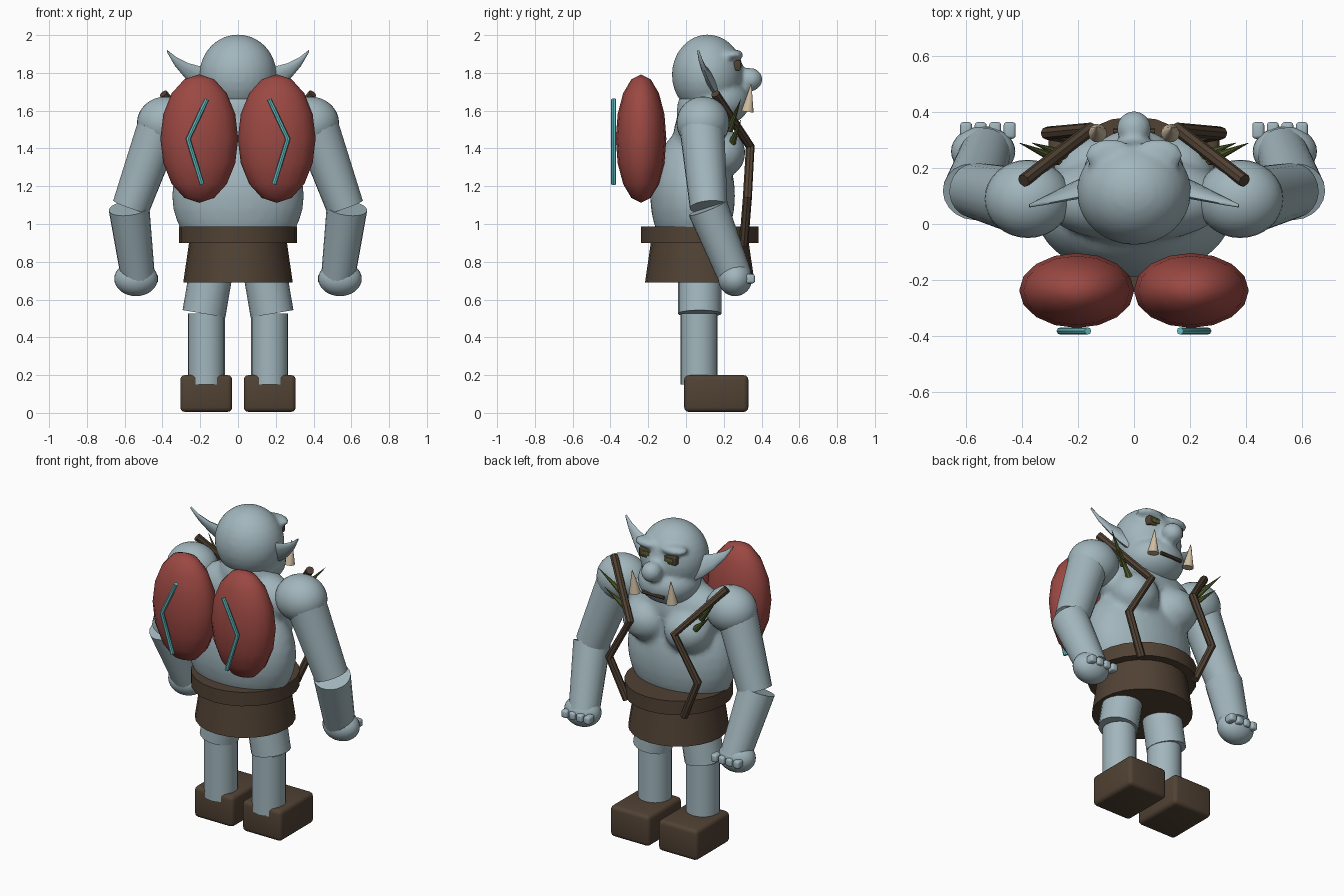
import bpy, bmesh, math
from mathutils import Vector, Matrix

if "Cube" in bpy.data.objects:
    bpy.data.objects.remove(bpy.data.objects["Cube"])


def material(name, rgb):
    m = bpy.data.materials.new(name)
    m.diffuse_color = (*rgb, 1)
    m.use_nodes = True
    m.node_tree.nodes["Principled BSDF"].inputs["Base Color"].default_value = m.diffuse_color
    return m


SKIN = material("pale blue skin", (0.36, 0.47, 0.51))
BROWN = material("dark brown leather", (0.082, 0.054, 0.034))
RED = material("dull red", (0.33, 0.065, 0.055))
CYAN = material("bright cyan", (0.13, 0.53, 0.56))
BONE = material("ivory", (0.62, 0.51, 0.36))
OLIVE = material("olive green", (0.10, 0.13, 0.03))


def finish(name, bm, mat, angle=40):
    bmesh.ops.recalc_face_normals(bm, faces=bm.faces)
    me = bpy.data.meshes.new(name)
    bm.to_mesh(me)
    bm.free()
    ob = bpy.data.objects.new(name, me)
    bpy.context.collection.objects.link(ob)
    me.materials.append(mat)
    smooth(ob, angle)
    return ob


def smooth(ob, angle):
    bpy.ops.object.select_all(action='DESELECT')
    ob.select_set(True)
    bpy.context.view_layer.objects.active = ob
    bpy.ops.object.shade_smooth_by_angle(angle=math.radians(angle))


def add_ball(bm, c, r, u=32, v=16):
    mat = Matrix.Translation(c) @ Matrix.Diagonal((*r, 1))
    bmesh.ops.create_uvsphere(bm, u_segments=u, v_segments=v, radius=1, matrix=mat)


def ball(name, c, r, mat, u=32, v=16, angle=60):
    bm = bmesh.new()
    add_ball(bm, c, r, u, v)
    return finish(name, bm, mat, angle)


def limb(name, a, b, r1, r2, mat, n=20):
    a, b = Vector(a), Vector(b)
    d = b - a
    m = Matrix.Translation((a + b) / 2) @ d.to_track_quat('Z', 'Y').to_matrix().to_4x4()
    bm = bmesh.new()
    bmesh.ops.create_cone(bm, cap_ends=True, segments=n, radius1=r1, radius2=r2,
                          depth=d.length, matrix=m)
    bmesh.ops.remove_doubles(bm, verts=bm.verts, dist=1e-5)
    return finish(name, bm, mat)


def block(name, c, size, mat, bevel):
    bm = bmesh.new()
    bmesh.ops.create_cube(bm, size=1, matrix=Matrix.Translation(c) @ Matrix.Diagonal((*size, 1)))
    bmesh.ops.bevel(bm, geom=bm.edges[:], offset=bevel, segments=3, profile=0.5, affect='EDGES')
    return finish(name, bm, mat)


def tube(name, pts, r, mat):
    cu = bpy.data.curves.new(name, 'CURVE')
    cu.dimensions = '3D'
    cu.bevel_depth, cu.bevel_resolution, cu.use_fill_caps = r, 2, True
    sp = cu.splines.new('POLY')
    sp.points.add(len(pts) - 1)
    for p, co in zip(sp.points, pts):
        p.co = (*co, 1)
    ob = bpy.data.objects.new(name, cu)
    bpy.context.collection.objects.link(ob)
    cu.materials.append(mat)
    bpy.ops.object.select_all(action='DESELECT')
    ob.select_set(True)
    bpy.context.view_layer.objects.active = ob
    bpy.ops.object.convert(target='MESH')
    smooth(bpy.context.object, 40)


def ear(name, s):
    # flattened leaf: centre, half height, half thickness of each ring
    rows = [((0.15, 0.14, 1.745), 0.075, 0.03), ((0.21, 0.12, 1.775), 0.065, 0.022),
            ((0.27, 0.10, 1.81), 0.045, 0.016), ((0.33, 0.08, 1.86), 0.025, 0.011),
            ((0.375, 0.065, 1.915), 0.006, 0.006)]
    wide = Vector((0.15, 0.35, -0.9)).normalized()
    along = Vector((0.225, -0.075, 0.17)).normalized()
    thick = wide.cross(along).normalized()
    bm = bmesh.new()
    rings = []
    for c, h, t in rows:
        ring = []
        for i in range(10):
            a = i * math.tau / 10
            p = Vector(c) + wide * h * math.cos(a) + thick * t * math.sin(a)
            ring.append(bm.verts.new((p.x * s, p.y, p.z)))
        rings.append(ring)
    for p, q in zip(rings, rings[1:]):
        for i in range(10):
            j = (i + 1) % 10
            bm.faces.new((p[i], p[j], q[j], q[i]))
    bm.faces.new(rings[0])
    bm.faces.new(rings[-1])
    finish(name, bm, SKIN, 60)


def blend(ob, voxel, steps):
    # fuse overlapping volumes into one soft surface
    r = ob.modifiers.new("fuse", 'REMESH')
    r.mode, r.voxel_size, r.use_smooth_shade = 'VOXEL', voxel, True
    s = ob.modifiers.new("soften", 'SMOOTH')
    s.factor, s.iterations = 0.5, steps


# torso: belly, upper back, neck and chest
bm = bmesh.new()
add_ball(bm, (0, 0.035, 1.15), (0.35, 0.225, 0.36))
add_ball(bm, (0, 0.09, 1.48), (0.34, 0.155, 0.17))
add_ball(bm, (0, 0.10, 1.60), (0.17, 0.15, 0.16))
for s in (1, -1):
    add_ball(bm, (0.145 * s, 0.185, 1.375), (0.145, 0.13, 0.13))
blend(finish("torso", bm, SKIN, 60), 0.02, 4)

# head: skull, jaw, brow and nose
bm = bmesh.new()
add_ball(bm, (0, 0.115, 1.79), (0.205, 0.19, 0.213))
add_ball(bm, (0, 0.165, 1.65), (0.185, 0.175, 0.135))
add_ball(bm, (0, 0.34, 1.765), (0.062, 0.065, 0.062))
for s in (1, -1):
    add_ball(bm, (0.085 * s, 0.245, 1.895), (0.09, 0.06, 0.03))
blend(finish("head", bm, SKIN, 60), 0.014, 3)

# mouth
limb("mouth", (-0.075, 0.33, 1.615), (0.075, 0.33, 1.615), 0.011, 0.011, BROWN, 8)

# belt and skirt
limb("belt", (0, 0.073, 0.90), (0, 0.073, 0.988), 0.312, 0.312, BROWN, 24)
limb("skirt", (0, 0.073, 0.69), (0, 0.073, 0.93), 0.29, 0.255, BROWN, 24)

for s, side in ((1, "right"), (-1, "left")):
    def P(x, y, z):
        return (x * s, y, z)

    # face details
    ear(side + "_ear", s)
    block(side + "_eye_socket", P(0.085, 0.262, 1.84), (0.085, 0.055, 0.055), BROWN, 0.006)
    block(side + "_eye", P(0.082, 0.287, 1.84), (0.055, 0.012, 0.024), OLIVE, 0.003)
    limb(side + "_tusk", P(0.13, 0.325, 1.595), P(0.135, 0.345, 1.74), 0.034, 0.002, BONE, 10)

    # arm
    ball(side + "_shoulder", P(0.38, 0.09, 1.535), (0.155, 0.14, 0.14), SKIN)
    limb(side + "_upper_arm", P(0.42, 0.085, 1.50), P(0.567, 0.12, 1.09), 0.118, 0.10, SKIN)
    limb(side + "_forearm", P(0.577, 0.115, 1.085), P(0.53, 0.26, 0.72), 0.108, 0.09, SKIN)
    ball(side + "_hand", P(0.54, 0.26, 0.71), (0.115, 0.09, 0.092), SKIN)
    for i in range(4):
        block(f"{side}_finger_{i + 1}", P(0.445 + 0.052 * i, 0.335, 0.71),
              (0.043, 0.06, 0.048), SKIN, 0.012)

    # leg
    limb(side + "_thigh", P(0.125, 0.073, 0.85), P(0.18, 0.073, 0.525), 0.115, 0.115, SKIN)
    limb(side + "_shin", P(0.168, 0.07, 0.15), P(0.168, 0.07, 0.525), 0.098, 0.098, SKIN)
    block(side + "_boot", P(0.168, 0.16, 0.1025), (0.275, 0.34, 0.195), BROWN, 0.025)

    # jointed strap across the chest with thorns
    tube(side + "_strap", [P(0.395, 0.155, 1.69), P(0.155, 0.34, 1.41),
                           P(0.31, 0.325, 1.14), P(0.20, 0.305, 0.89)], 0.024, BROWN)
    limb(side + "_thorn_upper", P(0.27, 0.23, 1.50), P(0.41, 0.29, 1.66), 0.021, 0.001, OLIVE, 8)
    limb(side + "_thorn_lower", P(0.24, 0.245, 1.43), P(0.365, 0.29, 1.55), 0.021, 0.001, OLIVE, 8)

    # rounded pod on the back with an angled stripe
    ball(side + "_back_pod", P(0.205, -0.238, 1.452), (0.206, 0.134, 0.34), RED, 16, 8)
    tube(side + "_pod_stripe", [P(0.165, -0.383, 1.66), P(0.264, -0.383, 1.45),
                                P(0.19, -0.383, 1.21)], 0.013, CYAN)
